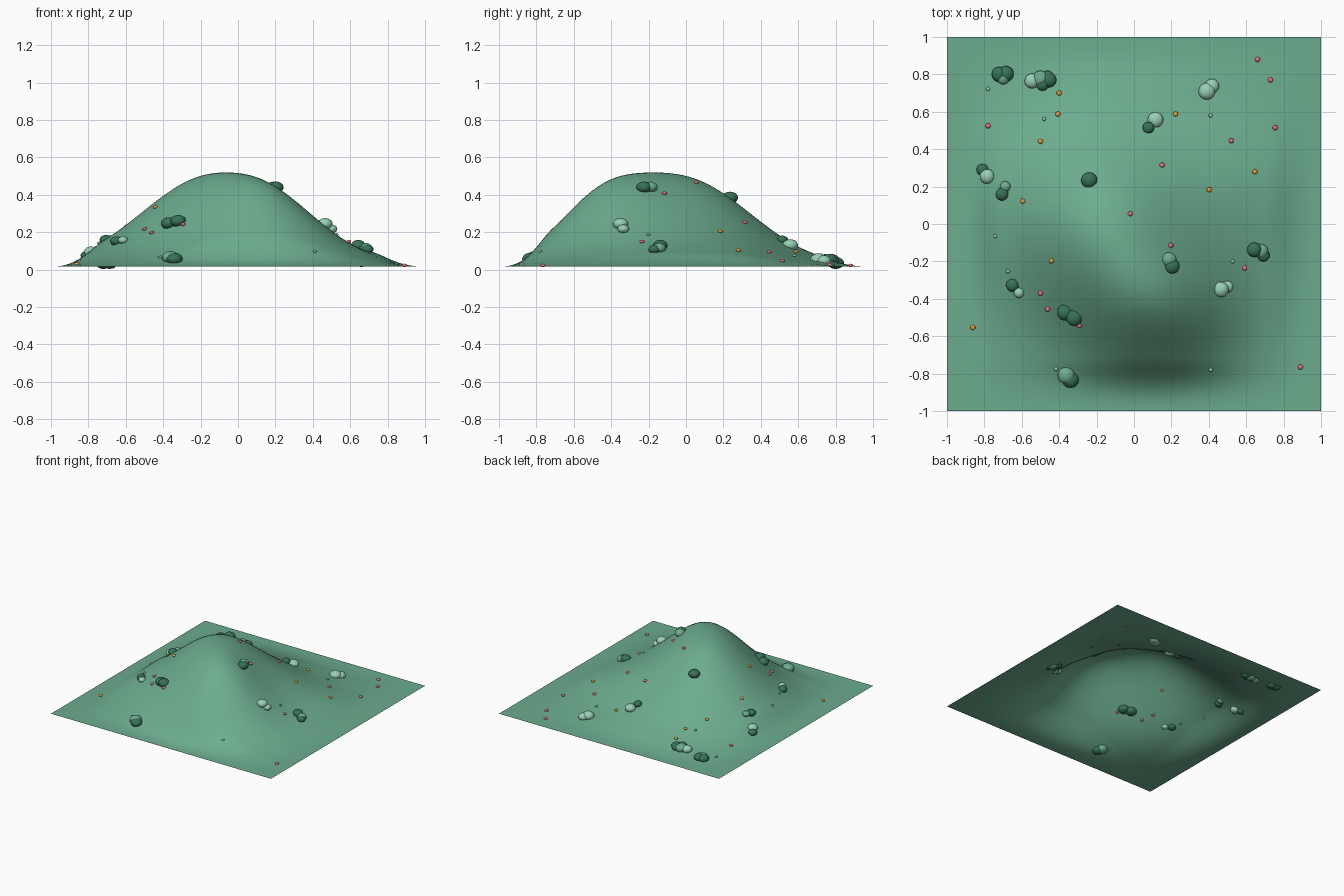
import bpy, bmesh, math
from mathutils import Matrix

if "Cube" in bpy.data.objects:
    bpy.data.objects.remove(bpy.data.objects["Cube"])


def srgb(r, g, b):
    f = lambda c: c / 12.92 if c <= 0.04045 else ((c + 0.055) / 1.055) ** 2.4
    return tuple(f(v / 255) for v in (r, g, b)) + (1.0,)


def material(name, r, g, b):
    m = bpy.data.materials.new(name)
    m.diffuse_color = srgb(r, g, b)
    m.use_nodes = True
    m.node_tree.nodes["Principled BSDF"].inputs["Base Color"].default_value = m.diffuse_color
    return m


GRASS = material("meadow green", 108, 172, 142)
LEAF = {"D": material("dark leaf", 56, 114, 88),
        "M": material("mid leaf", 110, 172, 142),
        "L": material("pale leaf", 152, 208, 182)}
PETAL = {"P": material("pink petal", 228, 112, 132),
         "O": material("orange petal", 235, 160, 60),
         "G": material("mint bud", 140, 205, 172)}


# Hill shape: main peak, front shoulder and a low right-hand rise
MOUNDS = [(-0.18, 0.00, 0.445, 0.25, 0.25),
          (0.14, -0.45, 0.29, 0.173, 0.12),
          (0.48, 0.13, 0.08, 0.18, 0.18)]


def edge_fade(v):
    t = max(0.0, min(1.0, (1 - abs(v)) / 0.28))
    return t * t * (3 - 2 * t)


def ground(x, y):
    h = sum(a * math.exp(-(x - cx) ** 2 / sx - (y - cy) ** 2 / sy)
            for cx, cy, a, sx, sy in MOUNDS)
    return 0.016 + h * edge_fade(x) * edge_fade(y)


def finish(bm, name, mats):
    for f in bm.faces:
        f.smooth = True
    me = bpy.data.meshes.new(name)
    bm.to_mesh(me)
    bm.free()
    for m in mats:
        me.materials.append(m)
    ob = bpy.data.objects.new(name, me)
    bpy.context.collection.objects.link(ob)
    return ob


def add_blob(bm, x, y, z, r, squash, detail, slot):
    mat = Matrix.Translation((x, y, z)) @ Matrix.Diagonal((r, r, r * squash, 1))
    before = len(bm.faces)
    bmesh.ops.create_icosphere(bm, subdivisions=detail, radius=1, matrix=mat)
    bm.faces.ensure_lookup_table()
    for f in bm.faces[before:]:
        f.material_index = slot


# Terrain sheet
bm = bmesh.new()
bmesh.ops.create_grid(bm, x_segments=80, y_segments=80, size=1.0)
for v in bm.verts:
    v.co.z = ground(v.co.x, v.co.y)
finish(bm, "hill", [GRASS])

# Bushes: clusters of flattened leaf balls (x, y, radius, tone)
BUSHES = [
    [(-.72, .80, .041, "D"), (-.685, .803, .042, "D"), (-.70, .78, .034, "M")],
    [(-.545, .765, .040, "L"), (-.50, .775, .045, "M"), (-.455, .77, .040, "D"),
     (-.49, .745, .033, "D"), (-.462, .79, .030, "D")],
    [(.39, .71, .045, "L"), (.417, .738, .038, "L")],
    [(.115, .557, .042, "L"), (.077, .515, .031, "D")],
    [(-.24, .235, .043, "D")],
    [(-.81, .29, .032, "D"), (-.785, .254, .039, "L")],
    [(-.705, .16, .035, "D"), (-.688, .20, .029, "M")],
    [(.188, -.19, .039, "M"), (.203, -.225, .041, "D")],
    [(.643, -.138, .039, "D"), (.68, -.145, .038, "M"), (.692, -.168, .033, "D")],
    [(.465, -.35, .041, "L"), (.50, -.335, .031, "L")],
    [(-.65, -.328, .034, "D"), (-.615, -.368, .027, "L")],
    [(-.37, -.473, .043, "D"), (-.32, -.502, .043, "D")],
    [(-.362, -.81, .046, "M"), (-.34, -.832, .044, "D")],
]
TONES = list(LEAF)
for i, balls in enumerate(BUSHES):
    bm = bmesh.new()
    for x, y, r, tone in balls:
        add_blob(bm, x, y, ground(x, y) + 0.01, r, 0.75, 3, TONES.index(tone))
    finish(bm, f"bush_{i + 1}", LEAF.values())

# Flowers: tiny beads scattered on the grass
FLOWERS = {
    "P": [(.66, .88), (.73, .77), (.755, .515), (.52, .445), (.15, .315),
          (-.02, .055), (.197, -.115), (.592, -.235), (.89, -.765),
          (-.78, .525), (-.50, -.37), (-.462, -.455), (-.293, -.543)],
    "O": [(-.40, .70), (-.407, .588), (-.50, .442), (.222, .588), (.647, .28),
          (.402, .183), (-.594, .122), (-.442, -.197), (-.862, -.553)],
    "G": [(-.78, .722), (-.48, .562), (.41, .58), (-.743, -.065), (-.674, -.253),
          (.527, -.20), (-.417, -.775), (.41, -.78)],
}
NAMES = {"P": "pink_flowers", "O": "orange_flowers", "G": "mint_buds"}
for key, spots in FLOWERS.items():
    bm = bmesh.new()
    for x, y in spots:
        r = 0.011 if key == "G" else 0.014
        add_blob(bm, x, y, ground(x, y) + 0.005, r, 0.65, 2, 0)
    finish(bm, NAMES[key], [PETAL[key]])
